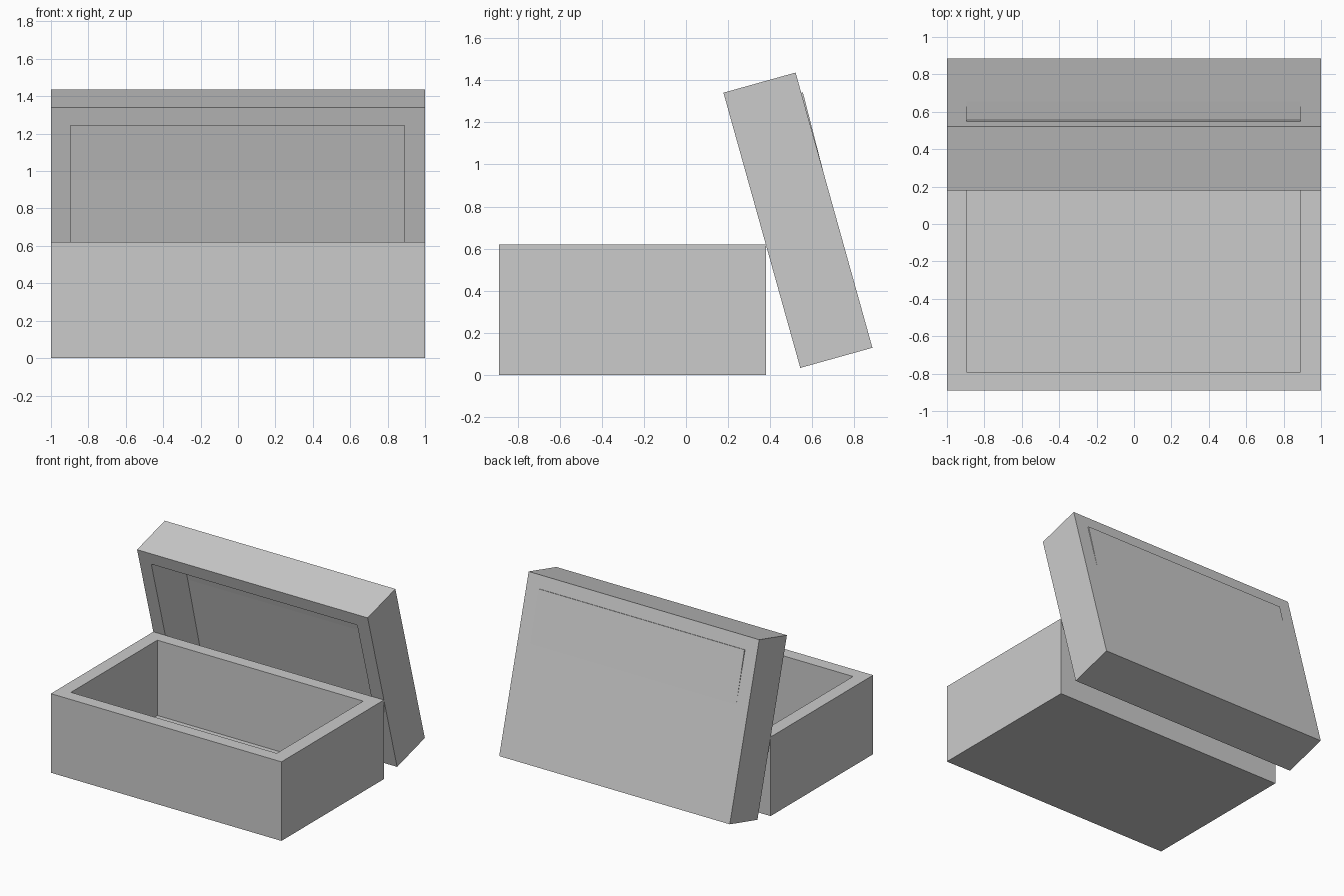
import bpy, bmesh, math
from mathutils import Vector

if "Cube" in bpy.data.objects:
    bpy.data.objects.remove(bpy.data.objects["Cube"])

X0, X1 = -1.0, 1.0          # outer width
IX0, IX1 = -0.896, 0.89     # cavity width
WALL = 0.10


def tray(name, origin, along, inward, length, depth, floor_near, floor_far):
    """Hollow box: the open face runs from origin along `along`; the cavity
    goes `inward` to floor_near / floor_far at its two ends."""
    o, a, w = Vector(origin), Vector(along), Vector(inward)
    bm = bmesh.new()

    def ring(x0, x1, u0, u1, d0, d1):
        return [bm.verts.new(o + Vector((x, 0, 0)) + a * u + w * d)
                for x, u, d in ((x0, u0, d0), (x1, u0, d0), (x1, u1, d1), (x0, u1, d1))]

    rings = [ring(X0, X1, 0, length, depth, depth),
             ring(X0, X1, 0, length, 0, 0),
             ring(IX0, IX1, WALL, length - WALL, 0, 0),
             ring(IX0, IX1, WALL, length - WALL, floor_near, floor_far)]
    bm.faces.new(rings[0])
    bm.faces.new(rings[-1])
    for r, s in zip(rings, rings[1:]):
        for i in range(4):
            j = (i + 1) % 4
            bm.faces.new((r[i], r[j], s[j], s[i]))
    bmesh.ops.recalc_face_normals(bm, faces=bm.faces)
    mesh = bpy.data.meshes.new(name)
    bm.to_mesh(mesh)
    bm.free()
    obj = bpy.data.objects.new(name, mesh)
    bpy.context.collection.objects.link(obj)
    return obj


# Base box, open at the top
tray("box_base", (0, -0.89, 0.62), (0, 1, 0), (0, 0, -1), 1.27, 0.62, 0.59, 0.59)

# Lid leaning against the back of the box; its inner panel is slightly tilted
# and just breaks through the back face near the top
t = math.radians(15.6)
tray("leaning_lid", (0, 0.178, 1.341),
     (0, math.sin(t), -math.cos(t)), (0, math.cos(t), math.sin(t)),
     1.358, 0.356, 0.364, 0.341)
